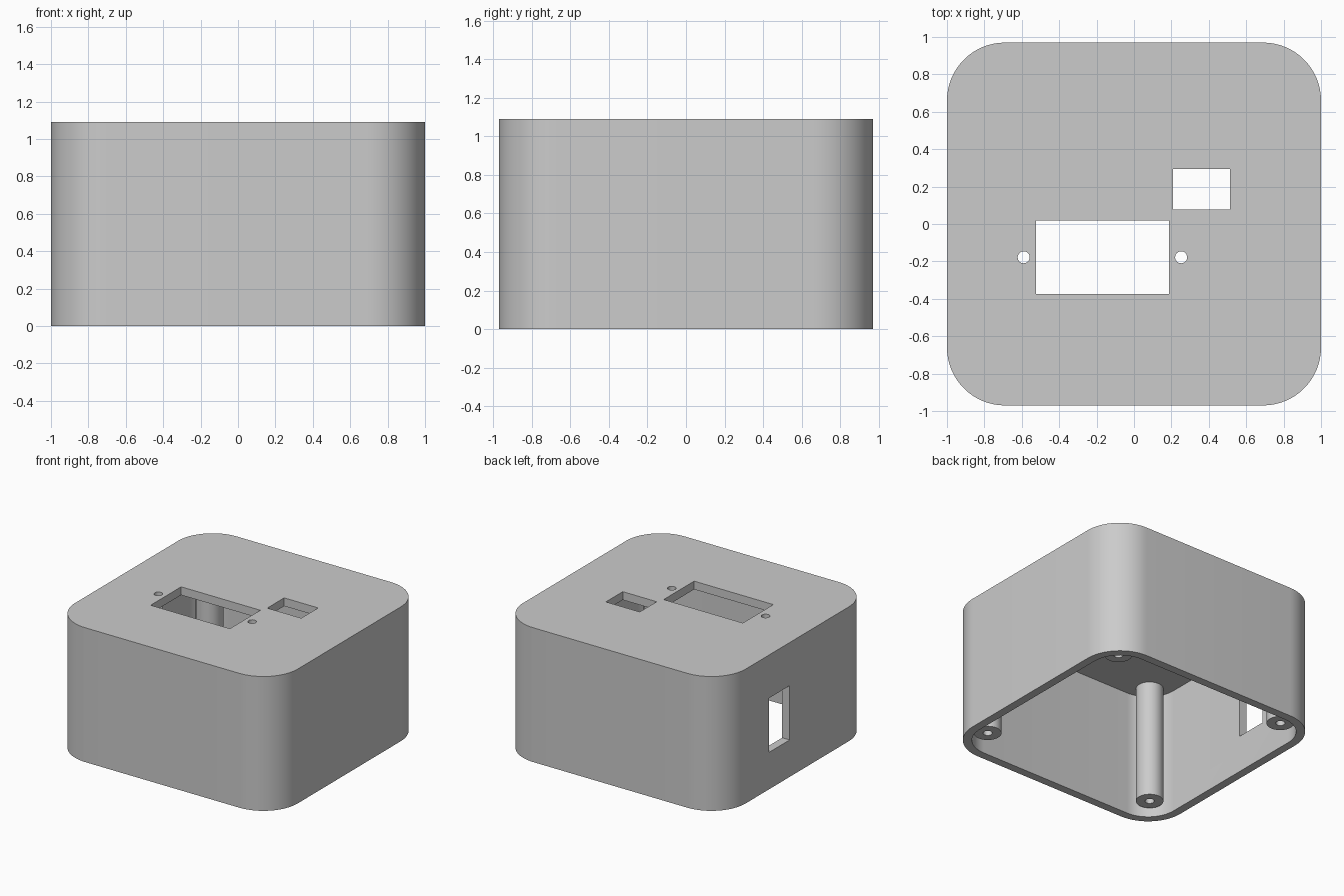
import bpy, bmesh, math

if "Cube" in bpy.data.objects:
    bpy.data.objects.remove(bpy.data.objects["Cube"])

W, D, H = 1.0, 0.97, 1.09       # half width, half depth, height
R, T = 0.31, 0.067              # corner radius, wall thickness

grey = bpy.data.materials.new("light grey plastic")
grey.diffuse_color = (0.6, 0.6, 0.6, 1)
grey.use_nodes = True
grey.node_tree.nodes["Principled BSDF"].inputs["Base Color"].default_value = grey.diffuse_color


def make(name, bm):
    bmesh.ops.recalc_face_normals(bm, faces=bm.faces)
    me = bpy.data.meshes.new(name)
    bm.to_mesh(me)
    bm.free()
    ob = bpy.data.objects.new(name, me)
    bpy.context.collection.objects.link(ob)
    me.materials.append(grey)
    return ob


def prism(name, outline, z0, z1):
    bm = bmesh.new()
    face = bm.faces.new([bm.verts.new((x, y, z0)) for x, y in outline])
    ext = bmesh.ops.extrude_face_region(bm, geom=[face])
    for v in ext["geom"]:
        if isinstance(v, bmesh.types.BMVert):
            v.co.z = z1
    return make(name, bm)


def rounded(w, d, r, n=16):
    pts = []
    for i, (sx, sy) in enumerate([(1, 1), (-1, 1), (-1, -1), (1, -1)]):
        for k in range(n + 1):
            a = math.pi / 2 * (i + k / n)
            pts.append((sx * (w - r) + r * math.cos(a), sy * (d - r) + r * math.sin(a)))
    return pts


def rect(x0, x1, y0, y1):
    return [(x0, y0), (x1, y0), (x1, y1), (x0, y1)]


def circle(cx, cy, r, n=32):
    return [(cx + r * math.cos(2 * math.pi * k / n), cy + r * math.sin(2 * math.pi * k / n))
            for k in range(n)]


def smooth(ob):
    bpy.ops.object.select_all(action='DESELECT')
    ob.select_set(True)
    bpy.context.view_layer.objects.active = ob
    bpy.ops.object.shade_smooth_by_angle(angle=math.radians(30))


# Shell, open at the bottom
case = prism("case_shell", rounded(W, D, R), 0, H)
cutters = [
    prism("cavity_cutter", rounded(W - T, D - T, R - T), -0.2, H - T),
    # Display window, small window and two screw holes in the top
    prism("display_cutter", rect(-0.523, 0.188, -0.373, 0.018), 0.9, 1.2),
    prism("small_window_cutter", rect(0.208, 0.513, 0.078, 0.295), 0.9, 1.2),
    prism("screw_cutter_left", circle(-0.59, -0.178, 0.032), 0.9, 1.2),
    prism("screw_cutter_right", circle(0.252, -0.178, 0.032), 0.9, 1.2),
    # Socket opening in the left wall
    prism("socket_cutter", rect(-1.1, -0.85, 0.10, 0.365), 0.30, 0.74),
]
bpy.context.view_layer.objects.active = case
for c in cutters:
    c.hide_render = True
    m = case.modifiers.new(c.name, 'BOOLEAN')
    m.operation, m.solver, m.object = 'DIFFERENCE', 'EXACT', c
    bpy.ops.object.modifier_apply(modifier=m.name)
    bpy.data.objects.remove(c)
smooth(case)

# Hollow screw posts hanging from the ceiling, recessed from the rim
for side, sx in (("left", -1), ("right", 1)):
    for end, sy in (("front", -1), ("back", 1)):
        bm = bmesh.new()
        prof = [bm.verts.new((r, 0, z)) for r, z in
                ((0.034, H - T), (0.034, T), (0.102, T), (0.102, H - T))]
        edges = [bm.edges.new(p) for p in zip(prof, prof[1:])]
        bmesh.ops.spin(bm, geom=prof + edges, cent=(0, 0, 0), axis=(0, 0, 1),
                       angle=2 * math.pi, steps=32)
        bmesh.ops.remove_doubles(bm, verts=bm.verts, dist=1e-4)
        post = make(f"screw_post_{end}_{side}", bm)
        post.location = (sx * 0.78, sy * 0.75, 0)
        smooth(post)
